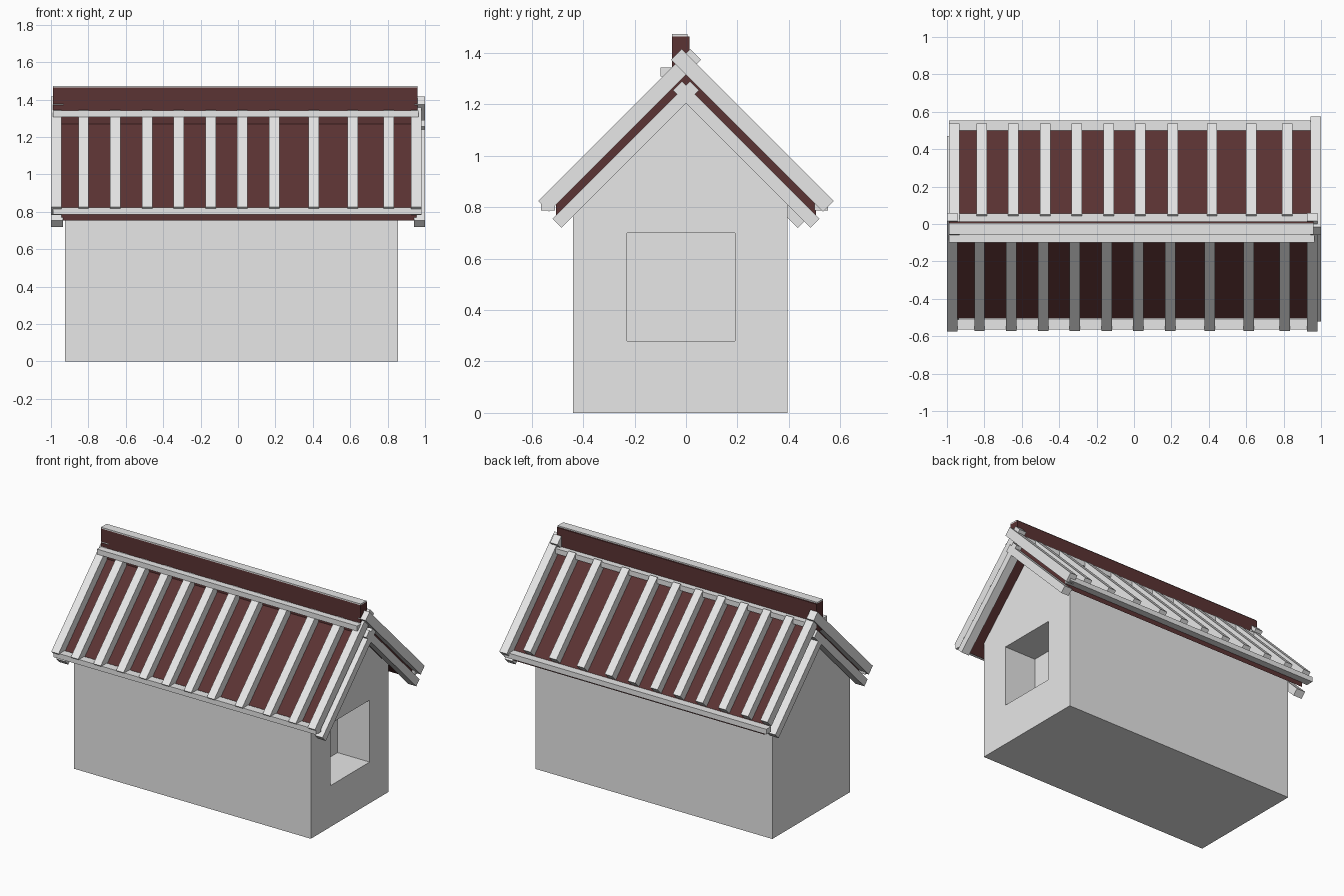
import bpy, bmesh

if "Cube" in bpy.data.objects:
    bpy.data.objects.remove(bpy.data.objects["Cube"])

def material(name, rgb):
    m = bpy.data.materials.new(name)
    m.diffuse_color = (*rgb, 1)
    m.use_nodes = True
    m.node_tree.nodes["Principled BSDF"].inputs["Base Color"].default_value = m.diffuse_color
    return m

GREY = material("light grey", (0.8, 0.8, 0.8))
BROWN = material("dark red brown", (0.104, 0.033, 0.033))

def prism(name, profile, x0, x1, mat):
    """Extrude a (y, z) profile along x."""
    bm = bmesh.new()
    face = bm.faces.new([bm.verts.new((x0, y, z)) for y, z in profile])
    ext = bmesh.ops.extrude_face_region(bm, geom=[face])
    for v in ext["geom"]:
        if isinstance(v, bmesh.types.BMVert):
            v.co.x = x1
    bmesh.ops.recalc_face_normals(bm, faces=bm.faces)
    me = bpy.data.meshes.new(name)
    bm.to_mesh(me)
    bm.free()
    me.materials.append(mat)
    ob = bpy.data.objects.new(name, me)
    bpy.context.collection.objects.link(ob)
    return ob

def box(name, x0, x1, y0, y1, z0, z1, mat):
    return prism(name, [(y0, z0), (y1, z0), (y1, z1), (y0, z1)], x0, x1, mat)

def slope_board(name, side, x0, x1, low, high, top, bottom):
    """Square-cut board on the 45 degree slope; low/high are |y| + z of its faces."""
    d = (high - low) / 2
    pts = [(top, high - top), (bottom, high - bottom),
           (bottom - d, high - bottom - d), (top - d, high - top - d)]
    return prism(name, [(side * y, z) for y, z in pts], x0, x1, GREY)

# House body with a window recess in the right gable
body = prism("house_body", [(-0.44, 0), (0.395, 0), (0.395, 0.86), (0, 1.255), (-0.44, 0.815)],
             -0.925, 0.855, GREY)
cutter = box("window_cutter", 0.615, 1.1, -0.23, 0.19, 0.28, 0.70, GREY)
cutter.hide_render = True
cutter.hide_viewport = True
cut = body.modifiers.new("window", "BOOLEAN")
cut.object = cutter
cut.operation = 'DIFFERENCE'
cut.solver = 'EXACT'

# Roof slab
prism("roof_panels", [(-0.505, 0.755), (0, 1.26), (0.505, 0.755),
                      (0.505, 0.815), (0, 1.32), (-0.505, 0.815)], -0.945, 0.955, BROWN)

# Ridge beam with a thin cap
box("ridge_beam", -0.99, 0.96, -0.055, 0.014, 1.27, 1.465, BROWN)
box("ridge_cap", -0.99, 0.96, -0.055, 0.005, 1.465, 1.474, GREY)

centres = [-0.826, -0.657, -0.486, -0.317, -0.146, 0.022, 0.195, 0.405, 0.614, 0.807]
for side, word, dx in ((-1, "front", 0), (1, "back", 0.012)):
    # Battens
    for i, c in enumerate(centres):
        slope_board(f"{word}_batten_{i}", side, c - 0.028 + dx, c + 0.028 + dx,
                    1.315, 1.40, 0.05, 0.573 if side < 0 else 0.537)
    # Upper and lower gable boards
    slope_board(f"{word}_left_upper_board", side, -1 + dx, -0.945 + dx, 1.315, 1.40,
                0.016 * -1, 0.575 if side < 0 else 0.537)
    slope_board(f"{word}_right_upper_board", side, 0.925 + dx * 1.5, 0.98 + dx * 1.6,
                1.315, 1.40, -0.016, 0.575)
    shift = 0.05 if side > 0 else 0
    slope_board(f"{word}_left_lower_board", side, -1, -0.935, 1.205 - shift, 1.275 - shift,
                -0.016, 0.52 - shift)
    slope_board(f"{word}_right_lower_board", side, 0.94, 0.999, 1.205, 1.275, -0.016, 0.52)

# Horizontal eave and ridge boards
box("front_eave_board", -0.99, 0.98, -0.565, -0.51, 0.787, 0.822, GREY)
box("back_eave_board", -0.99, 0.98, 0.50, 0.553, 0.787, 0.822, GREY)
box("front_ridge_board", -0.99, 0.965, -0.10, -0.05, 1.308, 1.343, GREY)
box("back_ridge_board", -0.985, 0.965, 0.014, 0.055, 1.308, 1.343, GREY)
